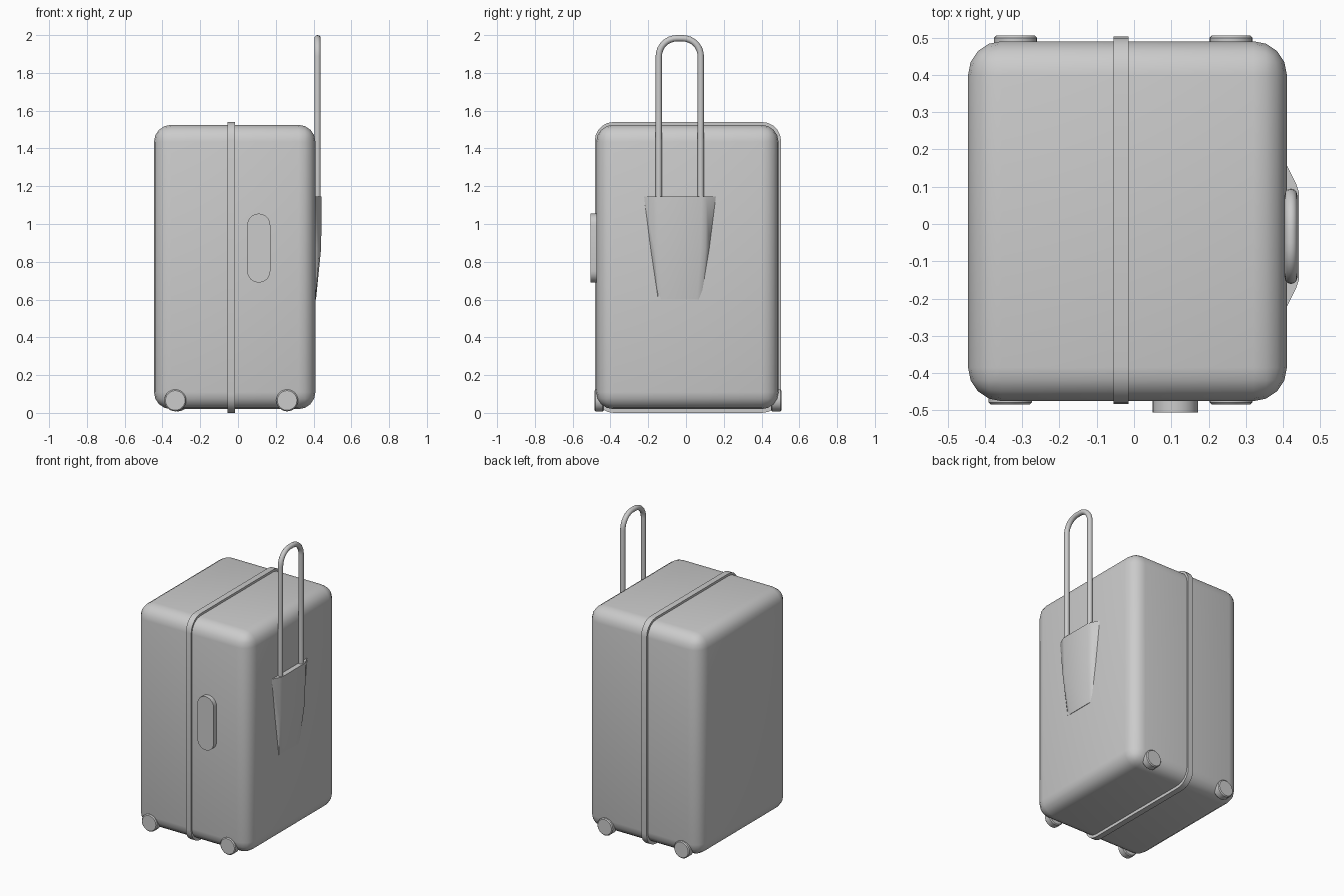
import bpy, bmesh, math
from mathutils import Vector, Matrix

if "Cube" in bpy.data.objects:
    bpy.data.objects.remove(bpy.data.objects["Cube"])


def finish(bm, name, angle=35):
    bmesh.ops.recalc_face_normals(bm, faces=bm.faces)
    me = bpy.data.meshes.new(name)
    bm.to_mesh(me)
    bm.free()
    ob = bpy.data.objects.new(name, me)
    bpy.context.collection.objects.link(ob)
    bpy.ops.object.select_all(action='DESELECT')
    bpy.context.view_layer.objects.active = ob
    ob.select_set(True)
    bpy.ops.object.shade_smooth_by_angle(angle=math.radians(angle))
    return ob


def box(lo, hi):
    bm = bmesh.new()
    lo, hi = Vector(lo), Vector(hi)
    size = hi - lo
    bmesh.ops.create_cube(bm, size=1, matrix=Matrix.Translation((lo + hi) / 2) @ Matrix.Diagonal((*size, 1)))
    return bm


def prism(points, offset):
    bm = bmesh.new()
    face = bm.faces.new([bm.verts.new(p) for p in points])
    ext = bmesh.ops.extrude_face_region(bm, geom=[face], use_keep_orig=True)
    bmesh.ops.translate(bm, vec=offset, verts=[v for v in ext['geom'] if isinstance(v, bmesh.types.BMVert)])
    return bm


# Rounded hard shell
bm = box((-0.445, -0.475, 0.02), (0.41, 0.49, 1.525))
bmesh.ops.bevel(bm, geom=bm.edges[:], offset=0.09, segments=4, profile=0.5, affect='EDGES')
finish(bm, "shell", 40)

# Raised band around the seam, open on the inside
bm = box((-0.055, -0.483, 0.0), (-0.015, 0.503, 1.54))
long_edges = [e for e in bm.edges if abs(e.verts[0].co.x - e.verts[1].co.x) > 0.01]
bmesh.ops.bevel(bm, geom=long_edges, offset=0.1, segments=5, profile=0.5, affect='EDGES')
caps = [f for f in bm.faces if abs(f.normal.x) > 0.9]
bmesh.ops.inset_individual(bm, faces=caps, thickness=0.03)
bmesh.ops.delete(bm, geom=caps, context='FACES')
finish(bm, "seam_band", 40)

# Four wheels on the front and back faces
for label, y0, y1, xs in (("front", -0.484, -0.435, (-0.332, 0.26)),
                          ("back", 0.505, 0.45, (-0.318, 0.26))):
    for side, x in zip(("left", "right"), xs):
        bm = bmesh.new()
        m = Matrix.Translation((x, (y0 + y1) / 2, 0.066)) @ Matrix.Rotation(math.pi / 2, 4, 'X')
        bmesh.ops.create_cone(bm, cap_ends=True, segments=24, radius1=0.058, radius2=0.058,
                              depth=abs(y1 - y0), matrix=m)
        rims = [e for e in bm.edges if abs(e.verts[0].co.y - e.verts[1].co.y) < 0.001]
        bmesh.ops.bevel(bm, geom=rims, offset=0.006, segments=1, affect='EDGES')
        finish(bm, f"{label}_{side}_wheel", 30)

# Pill-shaped side grip
pts = []
for cz, start in ((0.994, 0), (0.751, math.pi)):
    for i in range(13):
        a = start + math.pi * i / 12
        pts.append((0.11 + 0.061 * math.cos(a), -0.506, cz + 0.061 * math.sin(a)))
finish(prism(pts, (0, 0.035, 0)), "side_grip", 40)

# Tapered housing for the pull handle: rows of (z, depth, half width at base, half width outside)
rows = [(1.145, 0.443, 0.19, 0.125), (0.87, 0.440, 0.155, 0.12), (0.60, 0.413, 0.115, 0.10)]
bm = bmesh.new()
rings = []
for z, x, base, outer in rows:
    rings.append([bm.verts.new((px, -0.032 + py, z)) for px, py in
                  ((0.40, -base), (0.41, -base), (x - 0.008, -outer - 0.015), (x, -outer + 0.01),
                   (x, outer - 0.01), (x - 0.008, outer + 0.015), (0.41, base), (0.40, base))])
for a, b in zip(rings, rings[1:]):
    for i in range(8):
        j = (i + 1) % 8
        bm.faces.new((a[i], a[j], b[j], b[i]))
bm.faces.new(rings[0])
bm.faces.new(rings[-1])
finish(bm, "handle_housing", 50)

# Telescopic pull handle: round tube along an inverted U
cy, half, r = -0.033, 0.111, 0.095
path = [(cy - half, 1.12)]
for c, a0 in ((cy - half + r, math.pi), (cy + half - r, math.pi / 2)):
    for i in range(9):
        a = a0 - math.pi / 2 * i / 8
        path.append((c + r * math.cos(a), 1.983 - r + r * math.sin(a)))
path.append((cy + half, 1.12))
curve = bpy.data.curves.new("pull_handle", 'CURVE')
curve.dimensions = '3D'
curve.bevel_depth = 0.0168
curve.bevel_resolution = 4
curve.use_fill_caps = True
spline = curve.splines.new('POLY')
spline.points.add(len(path) - 1)
for p, (y, z) in zip(spline.points, path):
    p.co = (0.421, y, z, 1)
spline.use_smooth = True
bpy.context.collection.objects.link(bpy.data.objects.new("pull_handle", curve))
